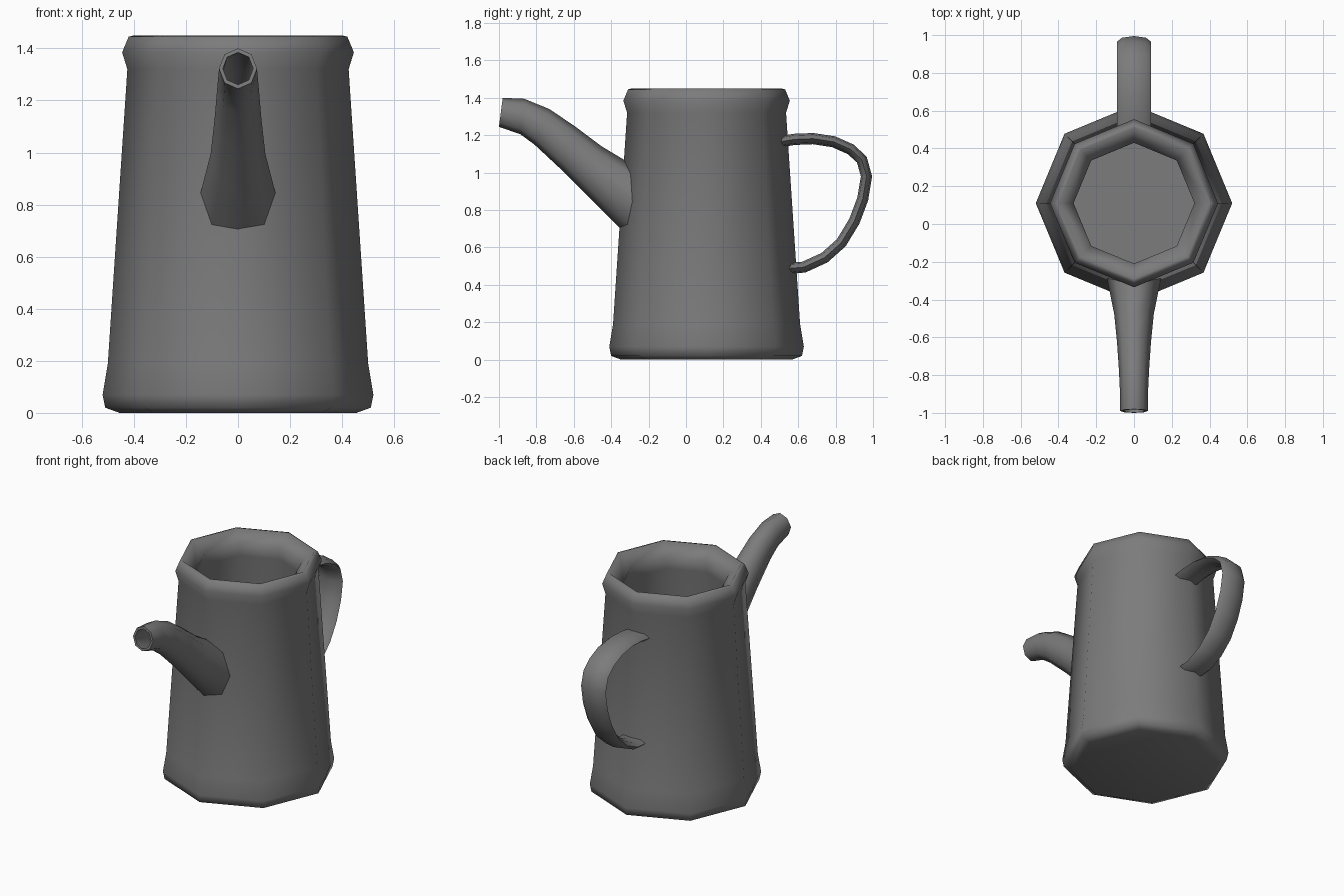
import bpy, bmesh, math
from mathutils import Vector

cube = bpy.data.objects.get("Cube")
if cube:
    bpy.data.objects.remove(cube, do_unlink=True)

SIDES = 8
AXIS = Vector((0, 0.11, 0))

metal = bpy.data.materials.new("dark grey metal")
metal.use_nodes = True
GREY = (0.2, 0.2, 0.2, 1)
metal.diffuse_color = GREY
metal.node_tree.nodes["Principled BSDF"].inputs["Base Color"].default_value = GREY


def loft(name, rings, angle):
    """Skin a list of (centre, u, v) elliptical rings and cap both ends."""
    bm = bmesh.new()
    loops = []
    for c, u, v in rings:
        turns = [math.tau * i / SIDES for i in range(SIDES)]
        loops.append([bm.verts.new(c + u * math.cos(t) + v * math.sin(t)) for t in turns])
    for a, b in zip(loops, loops[1:]):
        for i in range(SIDES):
            j = (i + 1) % SIDES
            bm.faces.new((a[i], a[j], b[j], b[i]))
    bm.faces.new(loops[0][::-1])
    bm.faces.new(loops[-1])
    bmesh.ops.recalc_face_normals(bm, faces=bm.faces)
    mesh = bpy.data.meshes.new(name)
    bm.to_mesh(mesh)
    bm.free()
    mesh.materials.append(metal)
    obj = bpy.data.objects.new(name, mesh)
    bpy.context.collection.objects.link(obj)
    bpy.ops.object.select_all(action='DESELECT')
    obj.select_set(True)
    bpy.context.view_layer.objects.active = obj
    bpy.ops.object.shade_smooth_by_angle(angle=math.radians(angle))
    return obj


# Pot body: (radius, height) up the outside, over the lip, down the inside
profile = [(0.455, 0), (0.51, 0.02), (0.52, 0.07), (0.50, 0.19), (0.425, 1.32),
           (0.445, 1.385), (0.42, 1.445), (0.40, 1.45), (0.32, 1.38),
           (0.33, 1.3), (0.40, 0.19), (0.40, 0.08)]
loft("pot_body", [(AXIS + Vector((0, 0, z)), Vector((r, 0, 0)), Vector((0, r, 0)))
                  for r, z in profile], 70)

# Spout: top and bottom (y, z) points with a half width, from the pot to the tip
spout = [((-0.25, 1.02), (-0.31, 0.66), 0.145),
         ((-0.45, 1.14), (-0.50, 0.85), 0.105),
         ((-0.59, 1.245), (-0.66, 1.01), 0.09),
         ((-0.73, 1.34), (-0.81, 1.15), 0.08),
         ((-0.865, 1.395), (-0.885, 1.205), 0.075),
         ((-0.98, 1.40), (-1.0, 1.245), 0.073)]


def spout_ring(top, bottom, width, scale=1.0):
    t, b = Vector((0, *top)), Vector((0, *bottom))
    return (t + b) / 2, Vector((width * scale, 0, 0)), (t - b) / 2 * scale


rings = [spout_ring(*s) for s in spout]
rings += [spout_ring(*s, 0.8) for s in reversed(spout[2:])]  # hollow mouth
loft("spout", rings, 70)

# Handle: wide flattened band swept along a (y, z) path
path = [(0.50, 1.165), (0.58, 1.178), (0.68, 1.182), (0.79, 1.165), (0.88, 1.125),
        (0.94, 1.07), (0.965, 0.98), (0.945, 0.86), (0.90, 0.74), (0.83, 0.625),
        (0.74, 0.545), (0.63, 0.495), (0.55, 0.488)]
points = [Vector((0, y, z)) for y, z in path]
band = []
for i, p in enumerate(points):
    along = points[min(i + 1, len(points) - 1)] - points[max(i - 1, 0)]
    across = Vector((1, 0, 0))
    band.append((p, across * 0.09, across.cross(along).normalized() * 0.03))
loft("handle", band, 70)
